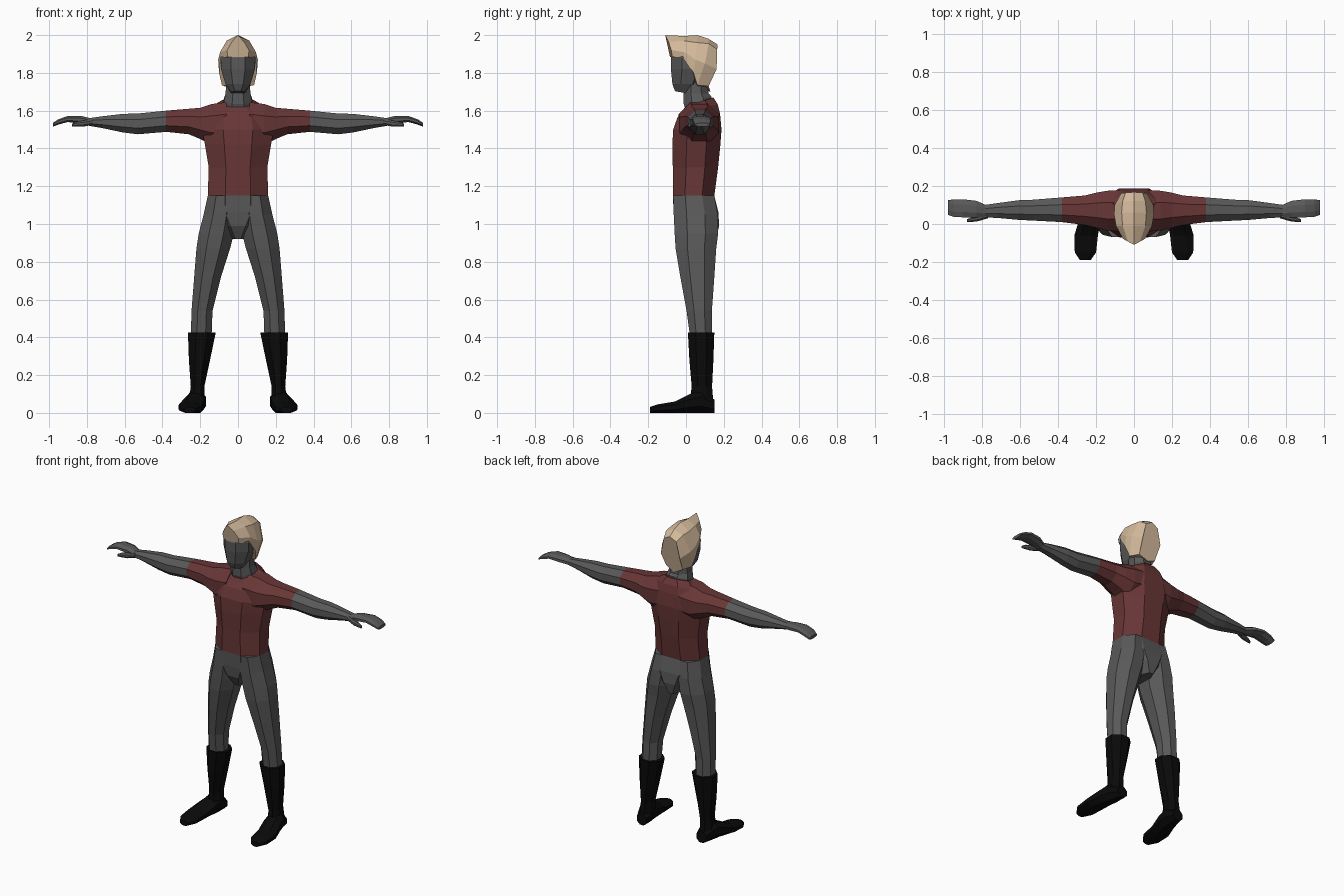
import bpy, bmesh, math


def material(name, rgb):
    m = bpy.data.materials.new(name)
    m.diffuse_color = (*rgb, 1)
    return m


GREY = material("dark_grey", (0.10, 0.10, 0.10))
RED = material("dark_red", (0.14, 0.037, 0.037))
BLACK = material("black", (0.003, 0.003, 0.003))
BLOND = material("blond", (0.66, 0.49, 0.33))


def build(name, rings, mat, mirror=False):
    """Skin a list of point rings and cap both ends."""
    bm = bmesh.new()
    vs = [[bm.verts.new(p) for p in r] for r in rings]
    n = len(vs[0])
    for a, b in zip(vs, vs[1:]):
        for i in range(n):
            j = (i + 1) % n
            bm.faces.new((a[i], a[j], b[j], b[i]))
    bm.faces.new(vs[0])
    bm.faces.new(vs[-1])
    bmesh.ops.recalc_face_normals(bm, faces=bm.faces)
    me = bpy.data.meshes.new(name)
    bm.to_mesh(me)
    bm.free()
    me.materials.append(mat)
    ob = bpy.data.objects.new(name, me)
    bpy.context.collection.objects.link(ob)
    if mirror:
        mod = ob.modifiers.new("mirror", "MIRROR")
        mod.use_mirror_merge = False
    return ob


def loft(name, axis, sections, mat, mirror=False):
    """Octagonal sections (t, a0, a1, b0, b1[, tilt]) along an axis."""
    rings = []
    for t, a0, a1, b0, b1, *tilt in sections:
        ring = []
        for k in range(8):
            w = math.radians(22.5 + 45 * k)
            u = math.cos(w) / math.cos(math.pi / 8)
            v = math.sin(w) / math.cos(math.pi / 8)
            a = (a0 + a1) / 2 + u * (a1 - a0) / 2
            b = (b0 + b1) / 2 + v * (b1 - b0) / 2
            s = t + (tilt[0] * v if tilt else 0)
            ring.append({"x": (s, a, b), "y": (a, s, b), "z": (a, b, s)}[axis])
        rings.append(ring)
    return build(name, rings, mat, mirror)


def centred(rows):
    return [(z, -w, w, *rest) for z, w, *rest in rows]


# Shirt body, with the collar lower at the front
loft("shirt_body", "z", centred([
    (1.15, 0.16, -0.07, 0.15), (1.30, 0.155, -0.07, 0.17),
    (1.42, 0.175, -0.072, 0.182), (1.50, 0.19, -0.068, 0.188),
    (1.575, 0.17, -0.045, 0.18, 0.01), (1.615, 0.14, -0.02, 0.168, 0.018),
    (1.645, 0.085, -0.005, 0.145, 0.025)]), RED)

# Sleeves
loft("sleeve", "x", [
    (0.06, -0.04, 0.18, 1.43, 1.645), (0.14, -0.035, 0.175, 1.42, 1.635),
    (0.20, -0.02, 0.165, 1.45, 1.615), (0.26, -0.005, 0.15, 1.475, 1.61),
    (0.38, 0.01, 0.14, 1.488, 1.60)], RED, True)

# Forearm, hand and thumb
loft("forearm", "x", [
    (0.38, 0.01, 0.14, 1.488, 1.60), (0.53, 0.018, 0.128, 1.475, 1.585),
    (0.61, 0.022, 0.125, 1.485, 1.583), (0.72, 0.032, 0.11, 1.508, 1.57),
    (0.79, 0.035, 0.10, 1.52, 1.56)], GREY, True)
loft("hand", "x", [
    (0.78, 0.035, 0.10, 1.52, 1.56), (0.83, 0.035, 0.122, 1.53, 1.572),
    (0.90, 0.035, 0.13, 1.54, 1.572), (0.95, 0.038, 0.13, 1.527, 1.555),
    (0.98, 0.048, 0.125, 1.515, 1.535)], GREY, True)
loft("thumb", "x", [
    (0.77, 0.03, 0.06, 1.525, 1.555), (0.82, 0.015, 0.045, 1.515, 1.548),
    (0.86, 0.01, 0.033, 1.515, 1.54), (0.88, 0.01, 0.025, 1.515, 1.53)],
    GREY, True)

# Neck and head
loft("neck", "z", centred([
    (1.60, 0.085, 0.0, 0.14), (1.655, 0.075, -0.012, 0.135, 0.02),
    (1.69, 0.066, -0.012, 0.12), (1.78, 0.06, -0.01, 0.11)]), GREY)
loft("head", "z", centred([
    (1.695, 0.036, -0.058, 0.03, -0.008), (1.74, 0.066, -0.072, 0.08),
    (1.82, 0.09, -0.08, 0.12), (1.88, 0.092, -0.08, 0.12),
    (1.94, 0.055, -0.055, 0.10)]), GREY)

# Swept hair: half sections from underside to crown, mirrored into rings
half_hair = [
    [(0, -.085, 1.885), (.055, -.072, 1.885), (.058, -.078, 1.92),
     (.032, -.092, 1.965), (0, -.11, 2.0)],
    [(0, 0, 1.87), (.092, -.01, 1.875), (.095, -.01, 1.91),
     (.06, -.01, 1.97), (0, -.01, 1.995)],
    [(0, .04, 1.75), (.1, .04, 1.80), (.105, .05, 1.87),
     (.065, .06, 1.96), (0, .06, 2.0)],
    [(0, .07, 1.72), (.085, .06, 1.735), (.102, .10, 1.85),
     (.06, .12, 1.955), (0, .12, 1.98)],
    [(0, .13, 1.70), (.06, .12, 1.73), (.068, .162, 1.82),
     (.045, .165, 1.925), (0, .168, 1.95)]]
build("hair", [h + [(-x, y, z) for x, y, z in h[-2:0:-1]] for h in half_hair],
      BLOND)

# Pelvis
loft("pelvis", "z", centred([
    (1.15, 0.16, -0.07, 0.15), (1.06, 0.165, -0.065, 0.172),
    (0.99, 0.10, -0.055, 0.175), (0.92, 0.035, -0.015, 0.16)]), GREY)

# Trouser legs
loft("leg", "z", [
    (1.15, 0.01, 0.16, -0.068, 0.15), (1.05, 0.01, 0.182, -0.065, 0.168),
    (0.95, 0.022, 0.208, -0.06, 0.17), (0.87, 0.042, 0.22, -0.055, 0.16),
    (0.72, 0.09, 0.232, -0.03, 0.15), (0.54, 0.135, 0.246, 0.003, 0.137),
    (0.40, 0.14, 0.25, 0.022, 0.137)], GREY, True)

# Boots: shaft flaring to the top, and a foot turned slightly outward
loft("boot_shaft", "z", [
    (0.425, 0.118, 0.265, 0.01, 0.15), (0.28, 0.148, 0.26, 0.018, 0.145),
    (0.14, 0.178, 0.25, 0.03, 0.138), (0.05, 0.175, 0.262, 0.02, 0.145)],
    BLACK, True)
loft("boot_foot", "y", [
    (0.15, 0.18, 0.25, 0, 0.07), (0.08, 0.17, 0.275, 0, 0.12),
    (0.02, 0.175, 0.29, 0, 0.10), (-0.06, 0.19, 0.314, 0, 0.06),
    (-0.15, 0.20, 0.312, 0, 0.045), (-0.19, 0.228, 0.285, 0, 0.032)],
    BLACK, True)
